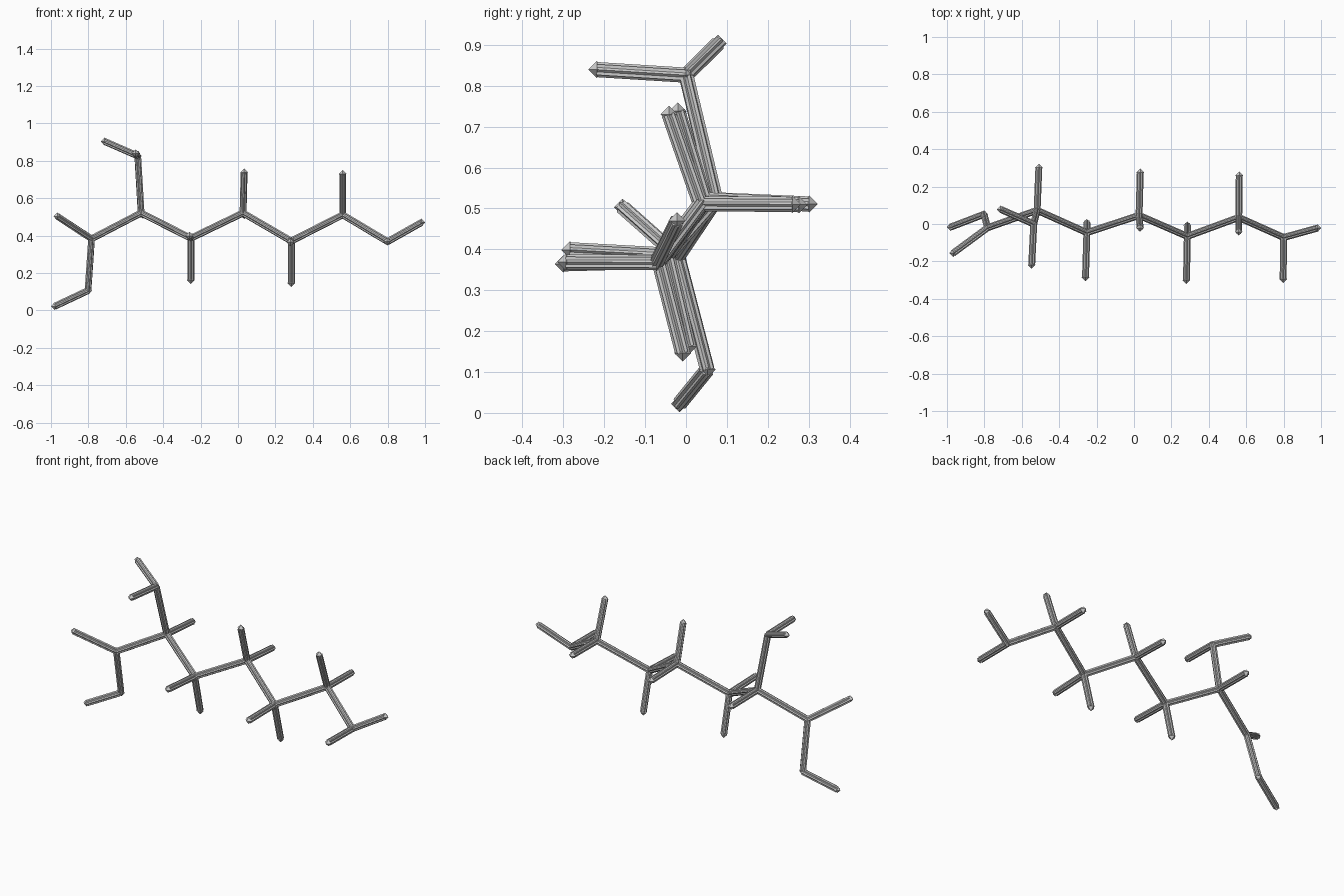
import bpy, bmesh
from mathutils import Vector, Matrix

if "Cube" in bpy.data.objects:
    bpy.data.objects.remove(bpy.data.objects["Cube"])

ROD, TIP = 0.0185, 0.021

# chain joints, named by position along the stick skeleton
joints = {
    "left_fork": (-0.783, -0.02, 0.383),
    "lower_bend": (-0.802, 0.052, 0.106),
    "chain_1": (-0.518, 0.073, 0.521),
    "upper_fork": (-0.536, 0.0, 0.826),
    "chain_2": (-0.252, -0.046, 0.386),
    "chain_3": (0.027, 0.046, 0.521),
    "chain_4": (0.285, -0.066, 0.371),
    "chain_5": (0.56, 0.035, 0.511),
    "right_fork": (0.80, -0.072, 0.368),
}
links = [("left_fork", "lower_bend"), ("left_fork", "chain_1"), ("chain_1", "upper_fork"),
         ("chain_1", "chain_2"), ("chain_2", "chain_3"), ("chain_3", "chain_4"),
         ("chain_4", "chain_5"), ("chain_5", "right_fork")]
# free ends: joint and outer tip
ends = [
    ("left_fork", (-0.977, -0.163, 0.51)),
    ("lower_bend", (-0.995, -0.022, 0.015)),
    ("chain_1", (-0.508, 0.322, 0.51)),
    ("upper_fork", (-0.728, 0.085, 0.91)),
    ("upper_fork", (-0.548, -0.239, 0.841)),
    ("chain_2", (-0.252, 0.011, 0.143)),
    ("chain_2", (-0.260, -0.305, 0.400)),
    ("chain_3", (0.033, -0.026, 0.757)),
    ("chain_3", (0.034, 0.297, 0.508)),
    ("chain_4", (0.285, -0.003, 0.127)),
    ("chain_4", (0.280, -0.321, 0.364)),
    ("chain_5", (0.56, -0.048, 0.749)),
    ("chain_5", (0.563, 0.281, 0.51)),
    ("right_fork", (0.995, -0.018, 0.478)),
    ("right_fork", (0.797, -0.315, 0.369)),
]


def finish(bm, name):
    mesh = bpy.data.meshes.new(name)
    bm.to_mesh(mesh)
    bm.free()
    bpy.context.collection.objects.link(bpy.data.objects.new(name, mesh))


def knob(bm, p):
    bmesh.ops.create_uvsphere(bm, u_segments=4, v_segments=2, radius=TIP,
                              matrix=Matrix.Translation(p))


def rod(bm, a, b):
    # two crossed square bars give the ridged section
    d = b - a
    m = Matrix.Translation((a + b) / 2) @ d.to_track_quat('Z', 'Y').to_matrix().to_4x4()
    for turn in (0, 0.7854):
        bmesh.ops.create_cone(bm, cap_ends=True, segments=4, radius1=ROD, radius2=ROD,
                              depth=d.length, matrix=m @ Matrix.Rotation(turn, 4, 'Z'))


# faceted knobs where rods meet
for name, p in joints.items():
    bm = bmesh.new()
    knob(bm, Vector(p))
    finish(bm, name + "_joint")

# rods between joints
for a, b in links:
    bm = bmesh.new()
    rod(bm, Vector(joints[a]), Vector(joints[b]))
    finish(bm, a + "_to_" + b + "_rod")

# side rods with pointed tips
for i, (j, tip) in enumerate(ends):
    a, b = Vector(joints[j]), Vector(tip)
    d = (b - a).normalized()
    c = b - d * TIP * max(abs(v) for v in d)
    bm = bmesh.new()
    rod(bm, a, c)
    knob(bm, c)
    finish(bm, j + "_side_rod_" + str(i + 1))
